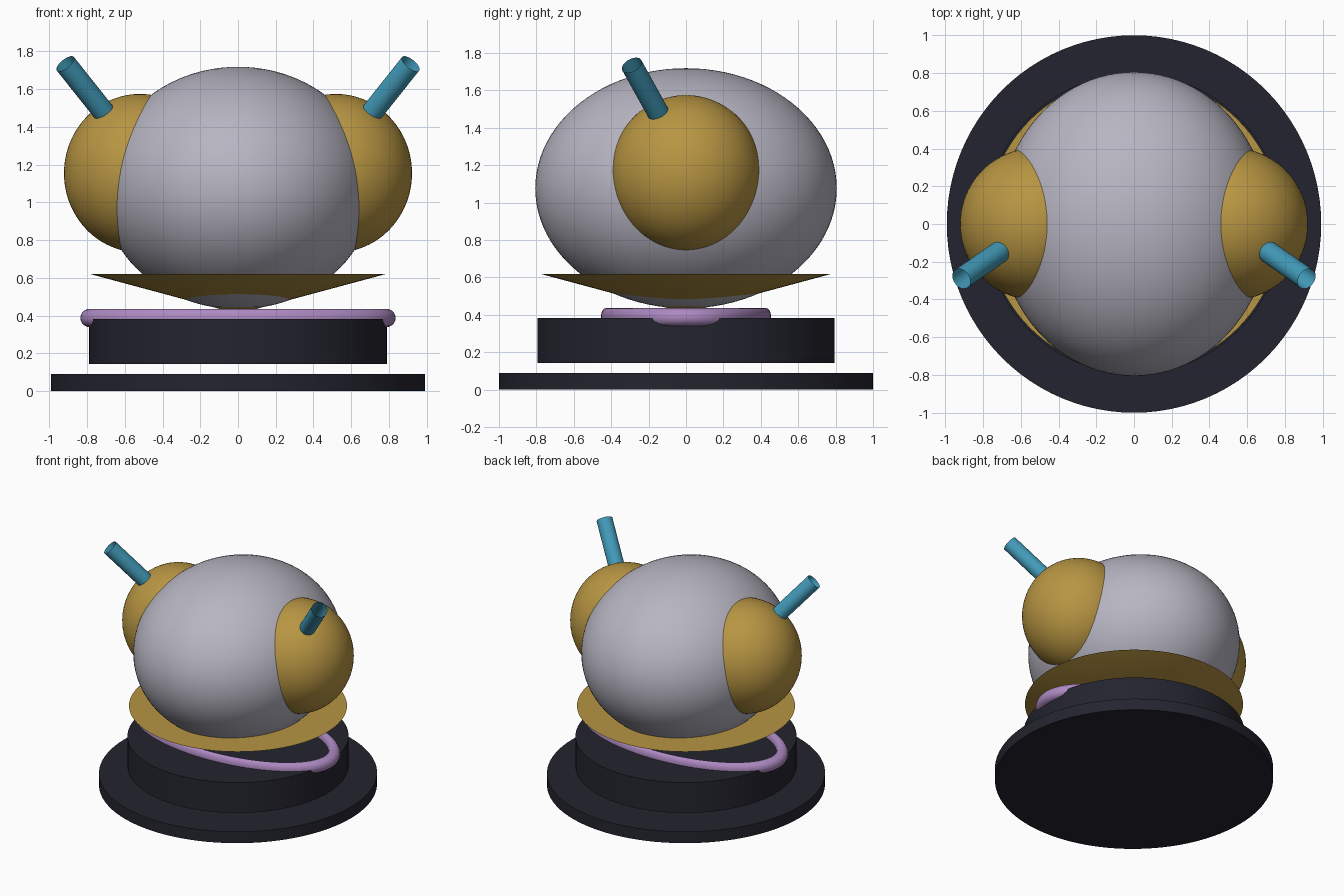
import bpy, math
from mathutils import Vector

if "Cube" in bpy.data.objects:
    bpy.data.objects.remove(bpy.data.objects["Cube"])


def material(name, rgb):
    m = bpy.data.materials.new(name)
    lin = [c / 12.92 if c <= 0.04045 else ((c + 0.055) / 1.055) ** 2.4 for c in rgb]
    m.diffuse_color = (*lin, 1)
    m.use_nodes = True
    m.node_tree.nodes["Principled BSDF"].inputs["Base Color"].default_value = m.diffuse_color
    return m


GREY = material("pale grey", (0.72, 0.71, 0.76))
GOLD = material("ochre gold", (0.72, 0.585, 0.26))
TEAL = material("teal blue", (0.26, 0.61, 0.73))
LILAC = material("lilac", (0.68, 0.54, 0.76))
DARK = material("dark navy", (0.14, 0.14, 0.185))


def finish(name, mat, scale=(1, 1, 1)):
    ob = bpy.context.object
    ob.name = name
    ob.scale = scale
    ob.data.materials.append(mat)
    bpy.ops.object.shade_smooth_by_angle(angle=math.radians(35))
    return ob


def disc(name, mat, radius, z0, z1):
    bpy.ops.mesh.primitive_cylinder_add(vertices=96, radius=radius, depth=z1 - z0,
                                        location=(0, 0, (z0 + z1) / 2))
    return finish(name, mat, (0.992, 1, 1))


def ellipsoid(name, mat, centre, radii):
    bpy.ops.mesh.primitive_uv_sphere_add(segments=96, ring_count=48, radius=1, location=centre)
    return finish(name, mat, radii)


# Floating stacked base
disc("base_plate", DARK, 1.0, 0.0, 0.09)
disc("base_drum", DARK, 0.795, 0.143, 0.383)

# Oval ring lying on the drum
bpy.ops.mesh.primitive_torus_add(major_segments=96, minor_segments=24, major_radius=0.787,
                                 minor_radius=0.048, location=(0, 0, 0.388))
finish("oval_ring", LILAC, (1, 0.545, 1))

# Shallow conical collar
bpy.ops.mesh.primitive_cone_add(vertices=96, radius1=0, radius2=0.78, depth=0.21,
                                location=(0, 0, 0.515))
finish("collar", GOLD)

# Main body
ellipsoid("body", GREY, (0, 0, 1.077), (0.72, 0.806, 0.642))

# Side domes, each with an open tube
for side, label in ((-1, "left"), (1, "right")):
    ellipsoid(label + "_side_dome", GOLD, (side * 0.52, 0, 1.155), (0.402, 0.403, 0.42))
    start = Vector((side * 0.70, -0.14, 1.465))
    end = Vector((side * 0.915, -0.29, 1.735))
    axis = end - start
    bpy.ops.mesh.primitive_cylinder_add(vertices=48, radius=0.058, depth=axis.length,
                                        end_fill_type='NOTHING', location=(start + end) / 2,
                                        rotation=axis.to_track_quat('Z', 'Y').to_euler())
    finish(label + "_tube", TEAL)
